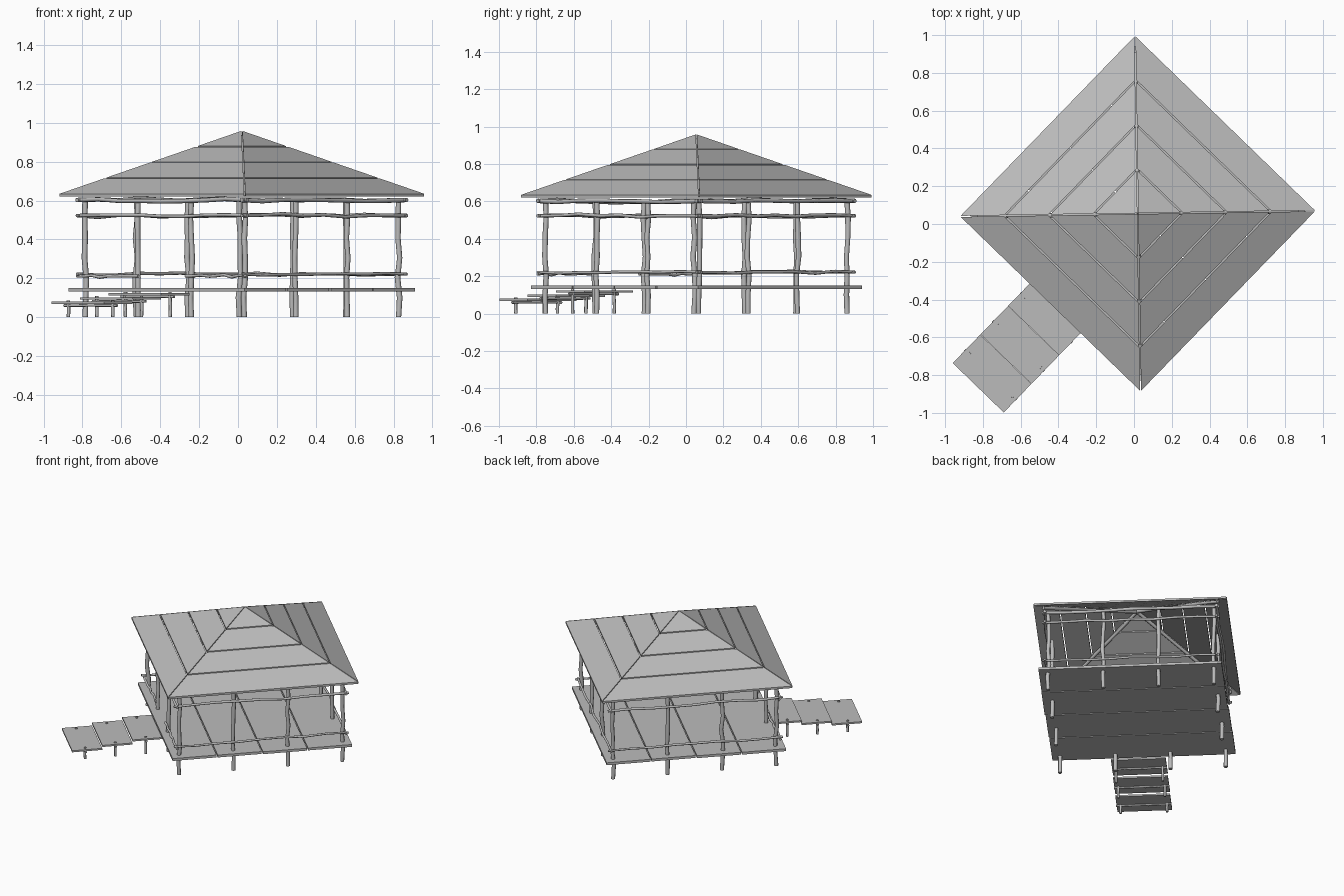
import bpy, bmesh, math, random
from mathutils import Vector, Matrix

random.seed(4)
if "Cube" in bpy.data.objects:
    bpy.data.objects.remove(bpy.data.objects["Cube"])

# One plain grey for all the timber
grey = bpy.data.materials.new("weathered grey")
grey.use_nodes = True
tone = (0.5, 0.5, 0.5, 1)
grey.diffuse_color = tone
grey.node_tree.nodes["Principled BSDF"].inputs["Base Color"].default_value = tone

# The hut is square and stands turned on the grid
PLACE = Matrix.Translation((0.02, 0.055, 0)) @ Matrix.Rotation(math.radians(45.9), 4, 'Z')


def finish(name, bm, smooth=False):
    bmesh.ops.recalc_face_normals(bm, faces=bm.faces)
    mesh = bpy.data.meshes.new(name)
    bm.to_mesh(mesh)
    bm.free()
    mesh.materials.append(grey)
    obj = bpy.data.objects.new(name, mesh)
    bpy.context.collection.objects.link(obj)
    obj.matrix_world = PLACE
    if smooth:
        bpy.ops.object.select_all(action='DESELECT')
        obj.select_set(True)
        bpy.context.view_layer.objects.active = obj
        bpy.ops.object.shade_smooth_by_angle(angle=math.radians(50))
    return obj


def slab(name, outline, thick):
    """Extrude a flat outline straight down."""
    bm = bmesh.new()
    face = bm.faces.new([bm.verts.new(p) for p in outline])
    new = bmesh.ops.extrude_face_region(bm, geom=[face], use_keep_orig=True)["geom"]
    for v in new:
        if isinstance(v, bmesh.types.BMVert):
            v.co.z -= thick
    return finish(name, bm)


def pole(name, a, b, radius, bend=0.008, steps=6, sides=8):
    """Round pole between two points with a slightly crooked middle."""
    a, b = Vector(a), Vector(b)
    axis = (b - a).normalized()
    side = axis.orthogonal().normalized()
    up = axis.cross(side)
    bm = bmesh.new()
    rings = []
    for i in range(steps + 1):
        c = a.lerp(b, i / steps)
        if 0 < i < steps:
            c += side * random.uniform(-bend, bend) + up * random.uniform(-bend, bend)
        r = radius * random.uniform(0.92, 1.08)
        turns = [math.tau * k / sides for k in range(sides)]
        rings.append([bm.verts.new(c + r * (side * math.cos(t) + up * math.sin(t))) for t in turns])
    for lo, hi in zip(rings, rings[1:]):
        for k in range(sides):
            n = (k + 1) % sides
            bm.faces.new((lo[k], lo[n], hi[n], hi[k]))
    bm.faces.new(rings[0])
    bm.faces.new(rings[-1])
    return finish(name, bm, True)


def turned(point, quarter):
    return Matrix.Rotation(quarter * math.pi / 2, 3, 'Z') @ Vector(point)


# Roof: four bands of boards on each slope, with open seams
EAVE, APEX, EDGE = 0.665, 0.96, 0.635
SEAM = 0.004


def slope(r):
    return APEX - (APEX - EDGE) * r / EAVE


for q in range(4):
    for band in range(4):
        inner = EAVE * band / 4 + SEAM
        outer = EAVE * (band + 1) / 4 - (SEAM if band < 3 else 0)
        wi, wo = max(inner - SEAM, 0.001), outer - SEAM
        shape = [(outer, -wo, slope(outer)), (outer, wo, slope(outer)),
                 (inner, wi, slope(inner)), (inner, -wi, slope(inner))]
        slab("roof_board", [turned(p, q) for p in shape], 0.015)
    # Hip rafter under each roof corner
    pole("hip_rafter", turned((0.6, 0.6, slope(0.6) - 0.032), q),
         (0, 0, APEX - 0.035), 0.012, 0.003)

# Deck: four wide planks
DECK, TOP = 0.63, 0.15
WIDE = DECK / 2
for i in range(4):
    x0 = -DECK + i * WIDE + SEAM
    x1 = x0 + WIDE - 2 * SEAM
    s = random.uniform(-0.008, 0.008)
    slab("deck_plank", [(x0, s - DECK, TOP), (x1, s - DECK, TOP),
                        (x1, s + DECK, TOP), (x0, s + DECK, TOP)], 0.018)

# Posts: four along each side, sharing corners
POST = 0.57
for q in range(4):
    for t in (-1, -1 / 3, 1 / 3):
        x, y, _ = turned((POST, POST * t, 0), q)
        pole("post", (x, y, 0), (x, y, 0.61), 0.014, 0.006)

# Rails and roof beams around the hut
RAIL = POST + 0.02
for q in range(4):
    for name, z, r in (("roof_beam", 0.603, 0.011), ("upper_rail", 0.523, 0.009)):
        pole(name, turned((RAIL, -0.61, z), q), turned((RAIL, 0.61, z), q), r, 0.007, 8)
    if q == 2:
        # The entrance side is open in the middle
        spans = ((-0.61, -0.17), (0.17, 0.61))
    else:
        spans = ((-0.61, 0.61),)
    for a, b in spans:
        z = 0.222 if q != 2 else 0.212
        pole("hand_rail", turned((RAIL, a, z), q), turned((RAIL, b, z), q), 0.008, 0.006, 8)

# Stepped walkway leading off the entrance side
MID, HALF = -0.035, 0.188
for i, z in enumerate((0.125, 0.102, 0.08)):
    u = -0.722 - i * 0.211
    x0, x1 = u - 0.106, u + 0.104
    slab("walkway_plank", [(x0, MID - HALF, z), (x1, MID - HALF, z),
                           (x1, MID + HALF, z), (x0, MID + HALF, z)], 0.012)
    for side in (-1, 1):
        y = MID + side * 0.16
        pole("walkway_post", (u - 0.01, y, 0), (u - 0.01, y, z + 0.006), 0.009, 0.002, 3)
    pole("walkway_crossbar", (u - 0.01, MID - 0.19, z - 0.02),
         (u - 0.01, MID + 0.19, z - 0.02), 0.007, 0.002, 4)
